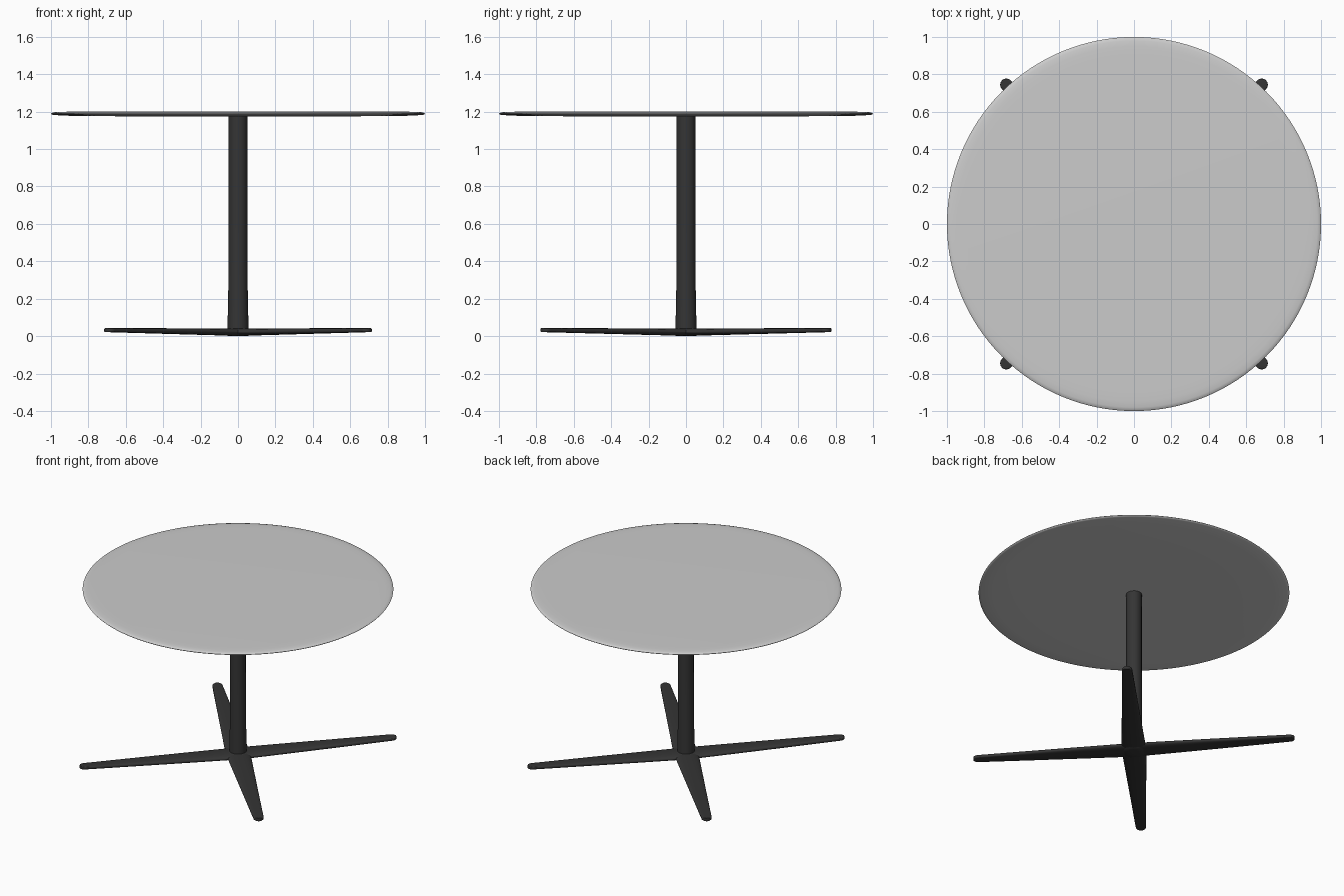
import bpy, bmesh, math

if "Cube" in bpy.data.objects:
    bpy.data.objects.remove(bpy.data.objects["Cube"])

dark = bpy.data.materials.new("dark_metal")
dark.diffuse_color = (0.035, 0.035, 0.035, 1)
dark.use_nodes = True
dark.node_tree.nodes["Principled BSDF"].inputs["Base Color"].default_value = dark.diffuse_color


def finish(name, bm, angle, mat=None):
    bmesh.ops.remove_doubles(bm, verts=bm.verts, dist=1e-5)
    bmesh.ops.recalc_face_normals(bm, faces=bm.faces)
    me = bpy.data.meshes.new(name)
    bm.to_mesh(me)
    bm.free()
    ob = bpy.data.objects.new(name, me)
    bpy.context.collection.objects.link(ob)
    if mat:
        me.materials.append(mat)
    bpy.ops.object.select_all(action='DESELECT')
    ob.select_set(True)
    bpy.context.view_layer.objects.active = ob
    bpy.ops.object.shade_smooth_by_angle(angle=math.radians(angle))
    return ob


def loft(name, rings, angle, mat=None):
    """Skin a list of closed rings and cap both ends."""
    bm = bmesh.new()
    rows = [[bm.verts.new(p) for p in ring] for ring in rings]
    n = len(rows[0])
    for a, b in zip(rows, rows[1:]):
        for i in range(n):
            j = (i + 1) % n
            bm.faces.new((a[i], a[j], b[j], b[i]))
    bm.faces.new(rows[0])
    bm.faces.new(rows[-1])
    return finish(name, bm, angle, mat)


def lathe(name, profile, n, angle, mat=None):
    rings = [[(r * math.cos(2 * math.pi * i / n), r * math.sin(2 * math.pi * i / n), z)
              for i in range(n)] for r, z in profile]
    return loft(name, rings, angle, mat)


# Thin round top with a softened, undercut rim
lathe("table_top", [(0.6, 1.175), (0.9, 1.178), (0.985, 1.182), (0.997, 1.185), (1.0, 1.189),
                    (0.996, 1.193), (0.98, 1.197), (0.95, 1.199), (0.9, 1.2)], 128, 40)

# Column, slightly wider at the foot
lathe("column", [(0.056, 0.02), (0.055, 0.1), (0.052, 0.25), (0.05, 0.6), (0.05, 1.177)],
      48, 40, dark)

# Hub under the column
lathe("hub", [(0.03, 0.0), (0.07, 0.003), (0.082, 0.014), (0.08, 0.03), (0.06, 0.042)],
      48, 40, dark)


def section(r, hw, zb, zt, e, ang, n=24):
    """Rounded cross-section of a leg at distance r from the centre."""
    pts = []
    for i in range(n):
        t = 2 * math.pi * i / n
        c, s = math.cos(t), math.sin(t)
        w = hw * math.copysign(abs(c) ** e, c)
        z = (zb + zt) / 2 + (zt - zb) / 2 * math.copysign(abs(s) ** e, s)
        pts.append((r * math.cos(ang) - w * math.sin(ang),
                    r * math.sin(ang) + w * math.cos(ang), z))
    return pts


# Four tapering legs with rounded tips
base = math.atan2(0.745, 0.683)
for name, ang in (("back_right_leg", base), ("back_left_leg", math.pi - base),
                  ("front_left_leg", math.pi + base), ("front_right_leg", -base)):
    rings = []
    for k in range(9):
        f = k / 8
        rings.append(section(1.01 * f, 0.08 - 0.047 * f, 0.001 + 0.02 * f,
                             0.041 + 0.002 * f, 0.95 - 0.55 * f, ang))
    for k in range(1, 8):
        a = math.radians(k * 12)
        rings.append(section(1.01 + 0.033 * math.sin(a), 0.033 * math.cos(a),
                             0.021, 0.043, 0.4, ang))
    loft(name, rings, 40, dark)
